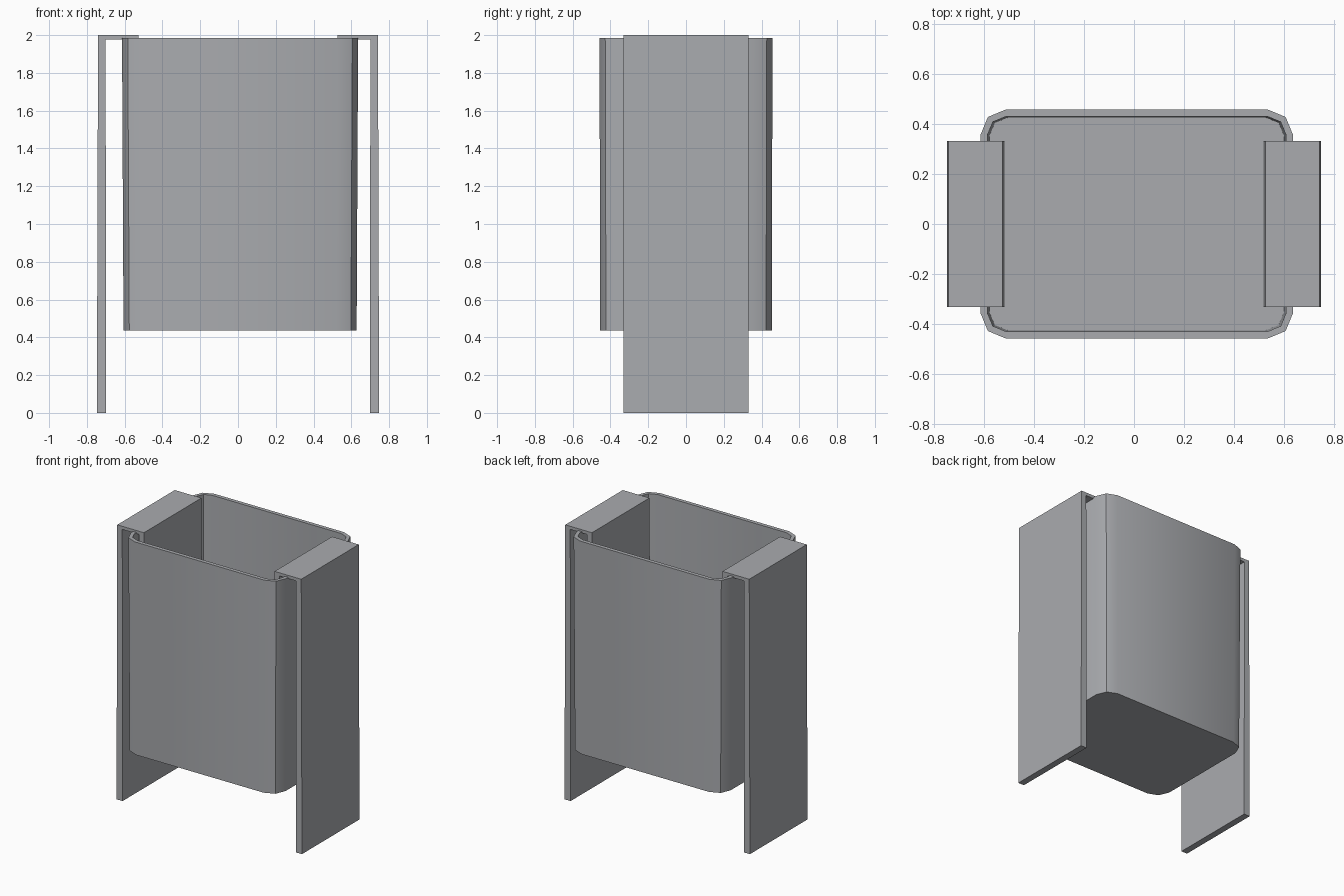
import bpy, bmesh, math

if "Cube" in bpy.data.objects:
    bpy.data.objects.remove(bpy.data.objects["Cube"])

grey = bpy.data.materials.new("plain_grey")
grey.diffuse_color = (0.40, 0.41, 0.43, 1)
grey.use_nodes = True
grey.node_tree.nodes["Principled BSDF"].inputs["Base Color"].default_value = grey.diffuse_color


def finish(name, bm):
    bmesh.ops.recalc_face_normals(bm, faces=bm.faces)
    me = bpy.data.meshes.new(name)
    bm.to_mesh(me)
    bm.free()
    me.materials.append(grey)
    ob = bpy.data.objects.new(name, me)
    bpy.context.collection.objects.link(ob)
    return ob


def ring(bm, hx, hy, r, z, cx=0.011):
    """Rounded rectangle, two segments per corner."""
    verts = []
    for i, (sx, sy) in enumerate([(1, 1), (-1, 1), (-1, -1), (1, -1)]):
        for k in range(3):
            a = math.radians(90 * i + 45 * k)
            verts.append(bm.verts.new((cx + sx * (hx - r) + r * math.cos(a),
                                       sy * (hy - r) + r * math.sin(a), z)))
    return verts


# Bin: slightly tapered open container with a thin wall
WALL = 0.028
bm = bmesh.new()
rings = [ring(bm, 0.617, 0.454, 0.104, 0.435),
         ring(bm, 0.625, 0.458, 0.104, 1.986),
         ring(bm, 0.625 - WALL, 0.458 - WALL, 0.104 - WALL, 1.986),
         ring(bm, 0.617 - WALL, 0.454 - WALL, 0.104 - WALL, 0.463)]
for a, b in zip(rings, rings[1:]):
    for i in range(len(a)):
        j = (i + 1) % len(a)
        bm.faces.new((a[i], a[j], b[j], b[i]))
bm.faces.new(rings[0])
bm.faces.new(rings[-1])
container = finish("bin", bm)
bpy.context.view_layer.objects.active = container
container.select_set(True)
bpy.ops.object.shade_smooth_by_angle(angle=math.radians(30))

# Legs: hooked profile (outer plate, top, inner plate), extruded along y
PROFILE = [(0.747, 0), (0.741, 2), (0.526, 2), (0.518, 0.47),
           (0.567, 0.47), (0.565, 1.977), (0.701, 1.977), (0.698, 0)]


def hooked_leg(name, side):
    bm = bmesh.new()
    face = bm.faces.new([bm.verts.new((side * x, -0.331, z)) for x, z in PROFILE])
    out = bmesh.ops.extrude_face_region(bm, geom=[face], use_keep_orig=True)
    moved = [v for v in out["geom"] if isinstance(v, bmesh.types.BMVert)]
    bmesh.ops.translate(bm, verts=moved, vec=(0, 0.662, 0))
    return finish(name, bm)


hooked_leg("left_leg", -1)
hooked_leg("right_leg", 1)
